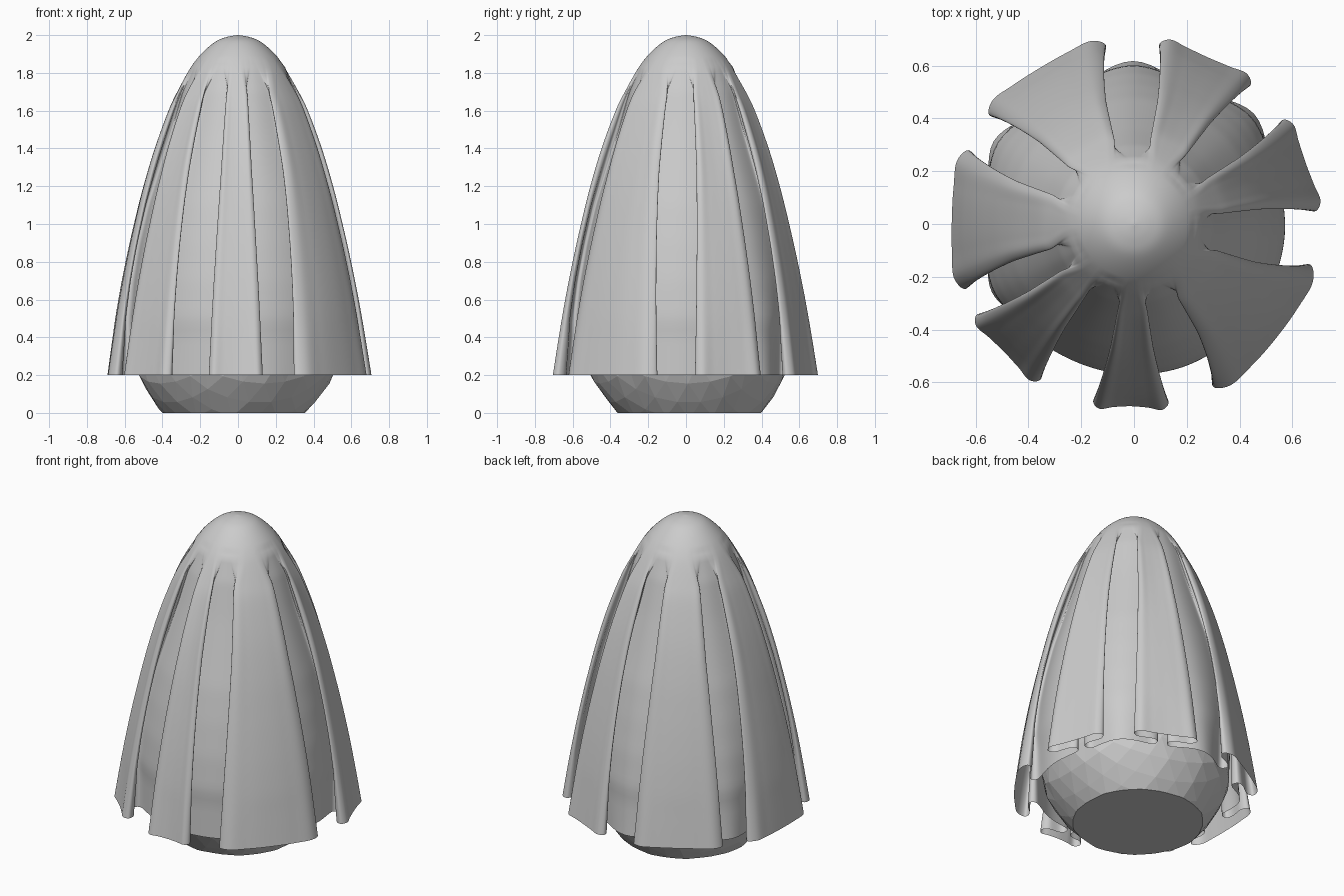
import bpy, bmesh, math, random

if "Cube" in bpy.data.objects:
    bpy.data.objects.remove(bpy.data.objects["Cube"])

random.seed(4)


def interp(table, x):
    """Linear interpolation through (x, y) points."""
    n = len(table)
    for i in range(n - 1):
        if x <= table[i + 1][0] or i == n - 2:
            x0, y0 = table[i]
            x1, y1 = table[i + 1]
            t = min(1, max(0, (x - x0) / (x1 - x0)))
            return y0 + (y1 - y0) * t


def catmull(p0, p1, p2, p3, t):
    return 0.5 * (2 * p1 + (p2 - p0) * t + (2 * p0 - 5 * p1 + 4 * p2 - p3) * t * t
                  + (3 * p1 - p0 - 3 * p2 + p3) * t ** 3)


def smooth_curve(pts, steps):
    out = []
    for i in range(len(pts) - 1):
        a, b, c, d = pts[max(0, i - 1)], pts[i], pts[i + 1], pts[min(len(pts) - 1, i + 2)]
        out += [tuple(catmull(a[k], b[k], c[k], d[k], j / steps) for k in (0, 1)) for j in range(steps)]
    return out + [pts[-1]]


def link(name, bm):
    mesh = bpy.data.meshes.new(name)
    bm.to_mesh(mesh)
    bm.free()
    obj = bpy.data.objects.new(name, mesh)
    bpy.context.collection.objects.link(obj)
    return obj


# Body radius by height
BODY = [(-.2, 0), (-.12, .25), (0, .39), (.1, .465), (.2, .525), (.35, .56), (.5, .57), (.7, .55), (.9, .515),
        (1.1, .47), (1.3, .41), (1.5, .35), (1.7, .295), (1.83, .245), (1.9, .19),
        (1.96, .12), (1.99, .05), (2.0, 0)]
# Outer cloth silhouette (radius, height), from crown to hem
OUTER = [(.004, 2.0), (.06, 1.99), (.12, 1.965), (.19, 1.905), (.25, 1.83), (.32, 1.71), (.375, 1.6),
         (.45, 1.4), (.51, 1.2), (.56, 1.0), (.605, .8), (.645, .6), (.68, .4), (.712, .2)]
# Start and end angle of each fold, and how far the hem stands off before it
FOLDS = [(4, 35, 0), (50, 82, .05), (99, 143, .05), (156, 201, .05), (210, 239, .03), (257, 281, -.01),
         (296, 347, 0)]

# Faceted egg-shaped body with a flat base
bm = bmesh.new()
bmesh.ops.create_icosphere(bm, subdivisions=4, radius=1)
arc = [0]
for (z0, r0), (z1, r1) in zip(BODY, BODY[1:]):
    arc.append(arc[-1] + math.hypot(z1 - z0, r1 - r0))
heights = [(s, p[0]) for s, p in zip(arc, BODY)]
for v in bm.verts:
    f = math.acos(max(-1, min(1, -v.co.z))) / math.pi
    z = interp(heights, f * arc[-1])
    r = max(0, interp(BODY, z) - random.uniform(0, .01) - (.01 if z > .3 else 0))
    ang = math.atan2(v.co.y, v.co.x)
    shift = .018 * max(0, 1 - max(0, z) / .4)
    v.co = (r * math.cos(ang) - shift, r * math.sin(ang) + shift, z - .02 if z > 1.5 else z)
bmesh.ops.bisect_plane(bm, geom=bm.verts[:] + bm.edges[:] + bm.faces[:], plane_co=(0, 0, 0),
                       plane_no=(0, 0, -1), clear_outer=True)
bmesh.ops.holes_fill(bm, edges=[e for e in bm.edges if e.is_boundary])
link("body", bm)


def cloth_row(R, z):
    """Polar keys of one horizontal ring: wide folds with tucked-back edges."""
    t = max(0, min(1, (1.87 - z) / 1.67))
    rb = R if t == 0 else min(R, interp(BODY, max(z, .4)) + .004)
    D = R - rb
    s = min(1, t / .12)
    s = s * s * (3 - 2 * s)
    width = interp([(0, .8), (.35, .82), (.7, .92), (1, 1)], t)
    keys = []
    for i, (a, b, off) in enumerate(FOLDS):
        g0 = (a + (FOLDS[i - 1][1] - (360 if i == 0 else 0))) / 2
        nxt = FOLDS[(i + 1) % 7][0] + (360 if i == 6 else 0)
        g1 = (b + nxt) / 2
        c, h = (a + b) / 2, (b - a) / 2 * width
        d = min(10.5, h * .68) * min(1, t * 1.6)
        half = [(.45 * h, .1), (.8 * h, 0), (h, .17), (h - .22 * d, .45),
                (h - d, .58), (h - 1.25 * d, .78), (h - .9 * d, 1)]
        k0 = 1 - off * t ** 3 / D if D > .02 else 1
        ring = [(g0, k0)] + [(c - u, k) for u, k in reversed(half)] + [(c, .15)]
        ring += [(c + u, k) for u, k in half]
        for j, (ang, k) in enumerate(ring):
            even = g0 + (g1 - g0) * j / 16
            keys.append((even + (ang - even) * s, R - D * k))
    return keys


# Draped cloth
STEPS = 6
bm = bmesh.new()
rows = []
for R, z in smooth_curve(OUTER, 5):
    keys = cloth_row(R, z)
    n = len(keys)
    get = lambda i: (keys[i % n][0] + 360 * (i // n), keys[i % n][1])
    row = []
    for i in range(n):
        q = [get(i + k) for k in (-1, 0, 1, 2)]
        for j in range(STEPS):
            ang, r = (catmull(*(p[k] for p in q), j / STEPS) for k in (0, 1))
            ang = math.radians(ang)
            row.append(bm.verts.new((r * math.cos(ang), r * math.sin(ang), z)))
    rows.append(row)
for upper, lower in zip(rows, rows[1:]):
    for i in range(len(upper)):
        k = (i + 1) % len(upper)
        bm.faces.new((upper[i], lower[i], lower[k], upper[k]))
bm.faces.new(rows[0])
cloth = link("draped_cloth", bm)
bpy.context.view_layer.objects.active = cloth
cloth.select_set(True)
bpy.ops.object.shade_smooth_by_angle(angle=math.radians(50))
